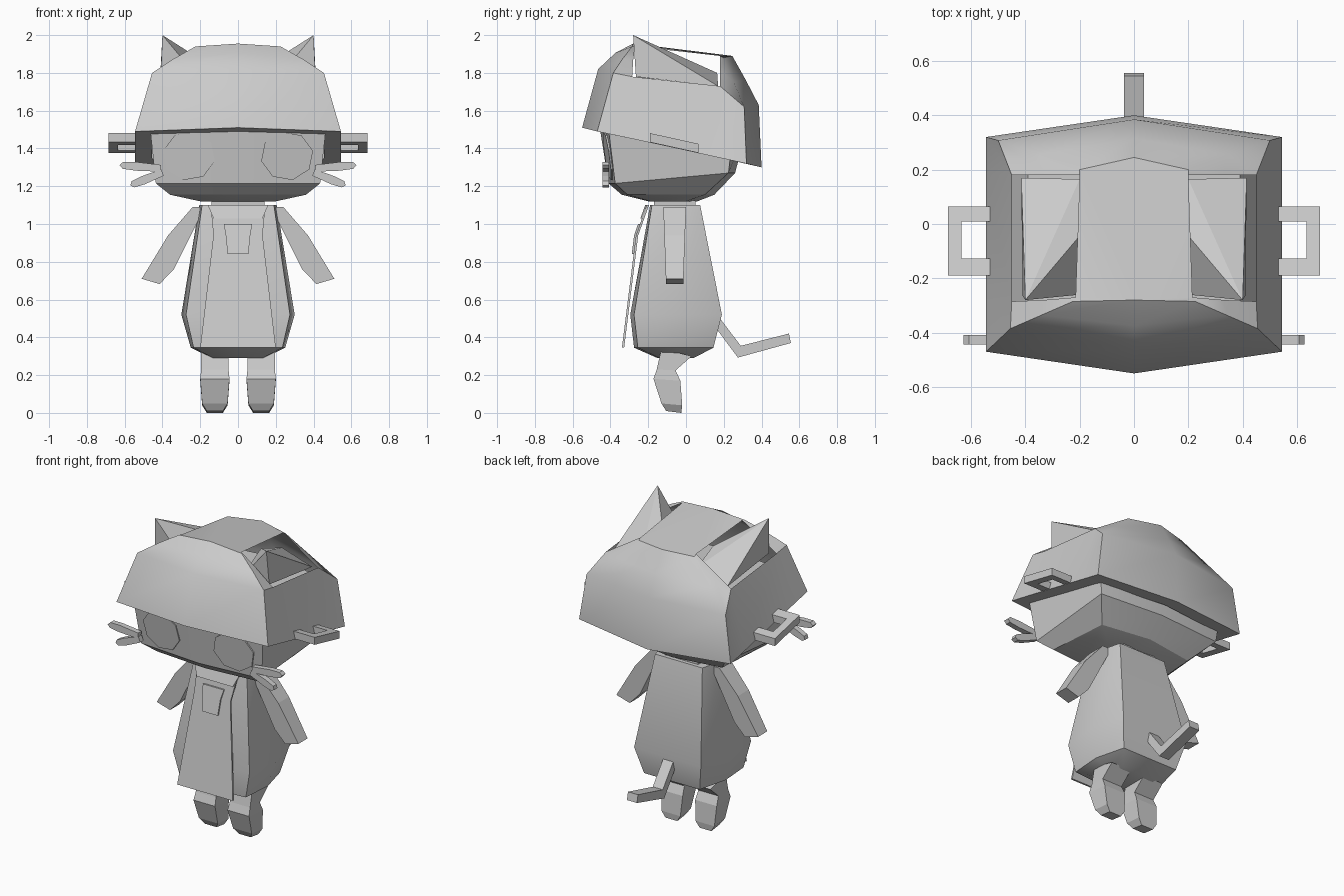
import bpy, bmesh, math

cube = bpy.data.objects.get("Cube")
if cube:
    bpy.data.objects.remove(cube, do_unlink=True)

grey = bpy.data.materials.new("plain grey")
grey.use_nodes = True
grey.diffuse_color = (0.6, 0.6, 0.6, 1)
grey.node_tree.nodes["Principled BSDF"].inputs["Base Color"].default_value = (0.6, 0.6, 0.6, 1)


def make(name, verts, faces, mirror=False, smooth=0):
    mesh = bpy.data.meshes.new(name)
    mesh.from_pydata(verts, [], faces)
    bm = bmesh.new()
    bm.from_mesh(mesh)
    bmesh.ops.recalc_face_normals(bm, faces=bm.faces)
    bm.to_mesh(mesh)
    bm.free()
    mesh.materials.append(grey)
    ob = bpy.data.objects.new(name, mesh)
    bpy.context.collection.objects.link(ob)
    if mirror:
        ob.modifiers.new("Mirror", "MIRROR").use_axis[0] = True
    if smooth:
        bpy.ops.object.select_all(action="DESELECT")
        ob.select_set(True)
        bpy.context.view_layer.objects.active = ob
        bpy.ops.object.shade_smooth_by_angle(angle=math.radians(smooth))
    return ob


def loft(name, rings, skip=(), bottom=True, top=True, **kw):
    """Skin closed rings; skip holds (ring, segment) pairs left open."""
    n = len(rings[0])
    faces = []
    for r in range(len(rings) - 1):
        for i in range(n):
            if (r, i) not in skip:
                j = (i + 1) % n
                faces.append((r * n + i, r * n + j, r * n + n + j, r * n + n + i))
    if bottom:
        faces.append(tuple(range(n)))
    if top:
        faces.append(tuple(range(len(rings) * n - n, len(rings) * n)))
    return make(name, [p for ring in rings for p in ring], faces, **kw)


def whole(half):
    """Complete a half ring that runs front to back on the +x side."""
    return half + [(-x, y, z) for x, y, z in reversed(half) if x > 0]


def slab(name, outline, at, lo, hi, **kw):
    """Extrude a 2D outline; at(u, v, depth) places each point."""
    return loft(name, [[at(u, v, d) for u, v in outline] for d in (lo, hi)], **kw)


# Head: front and back heights, front y, front corner, back corner, back y
head = [
    (1.12, 1.12, -.20, (.20, -.19), (.20, .00), .06),
    (1.155, 1.155, -.34, (.36, -.31), (.33, .10), .15),
    (1.215, 1.27, -.41, (.435, -.375), (.44, .225), .26),
    (1.50, 1.50, -.455, (.465, -.41), (.465, .25), .32),
    (1.66, 1.66, -.38, (.39, -.35), (.39, .22), .27),
]
loft("head", [whole([(0, f, zf), (*fc, zf), (*bc, zb), (0, b, zb)])
              for zf, zb, f, fc, bc, b in head], smooth=22)

# Hood: shell with a closed underside rim and an opening for each ear
hood = [
    [(0, -.43, 1.485), (.455, -.39, 1.473), (.455, -.28, 1.45),
     (.455, .18, 1.35), (.45, .22, 1.342), (0, .29, 1.325)],
    [(0, -.55, 1.51), (.545, -.47, 1.49), (.545, -.28, 1.45),
     (.545, .18, 1.35), (.545, .32, 1.32), (0, .40, 1.30)],
    [(0, -.465, 1.82), (.455, -.385, 1.80), (.45, -.285, 1.78),
     (.45, .18, 1.73), (.5, .308, 1.62), (0, .385, 1.63)],
    [(0, -.375, 1.905), (.34, -.335, 1.875), (.333, -.28, 1.865),
     (.325, .18, 1.81), (.35, .254, 1.75), (0, .315, 1.765)],
    [(0, -.28, 1.955), (.225, -.285, 1.94), (.215, -.27, 1.94),
     (.2, .18, 1.89), (.2, .2, 1.88), (0, .245, 1.89)],
]
loft("hood", [whole(h) for h in hood], skip={(2, 2), (2, 7), (3, 2), (3, 7)},
     bottom=False, smooth=35)

# Ears
make("ear", [(.40, -.28, 2.0), (.41, -.265, 1.78), (.415, .17, 1.73),
             (.2, .165, 1.80), (.18, -.02, 1.86), (.2, -.26, 1.76)],
     [(0, 1, 2), (0, 2, 3), (0, 3, 4), (0, 4, 5), (0, 5, 1), (1, 2, 3, 5), (3, 4, 5)],
     mirror=True)

# Side loops on the hood
outer = [(.53, -.19), (.685, -.19), (.685, .065), (.53, .065)]
inner = [(.53, -.127), (.635, -.127), (.635, .01), (.53, .01)]
slab("side_loop", outer + inner[::-1],
     lambda x, y, d: (x, y, 1.415 - .22 * y + d), -.024, .024, mirror=True)

# Whiskers
for label, (x0, z0), (x1, z1) in (("upper_whisker", (.41, 1.295), (.627, 1.312)),
                                  ("lower_whisker", (.40, 1.272), (.57, 1.205))):
    length = math.hypot(x1 - x0, z1 - z0)
    dx, dz = (x1 - x0) / length, (z1 - z0) / length
    shape = [(0, -.018), (.6, -.023), (.92, -.018), (1, 0), (.92, .018), (.6, .023), (0, .018)]
    slab(label, [(x0 + dx * t * length - dz * w, z0 + dz * t * length + dx * w)
                 for t, w in shape],
         lambda x, z, d: (x, d, z), -.443, -.408, mirror=True)

# Eyes: thin octagonal plates lying on the face
octagon = [(.26 + .14 * math.cos(a), 1.36 + .13 * math.sin(a))
           for a in (math.radians(12 + 45 * k) for k in range(8))]
slab("eye", octagon,
     lambda x, z, d: (x, -.411 + .09 * (x - .26) - .14 * (z - 1.36) + d, z),
     -.007, .002, mirror=True)

# Body and neck: front, front corner, side, back corner at each height
body = [
    (.29, (0, -.15), (.13, -.14), (.14, -.05), (.12, .04)),
    (.345, (0, -.275), (.235, -.255), (.25, -.05), (.20, .145)),
    (.52, (0, -.295), (.275, -.275), (.30, -.04), (.24, .19)),
    (1.10, (0, -.19), (.19, -.18), (.205, -.06), (.17, .075)),
]
loft("body", [whole([(*p, z) for p in pts]) for z, *pts in body], smooth=35)
loft("neck", [whole([(.14, -.17, z), (.12, .05, z)]) for z in (1.08, 1.125)])


# Front panel, collar flap and pocket follow the belly
def on_front(x, z, d):
    t = 1.1 - z
    return (x, -.20 - min(.36 * t, .037 + .125 * t) + d, z)


panel = [(-.145, 1.1), (.145, 1.1), (.13, .94), (.2, .345), (-.2, .345), (-.13, .94)]
slab("front_panel", panel, on_front, -.008, .004)
slab("collar_flap", [(-.16, 1.1), (.16, 1.1), (.13, 1.03), (-.13, 1.03)], on_front, -.016, -.006)
slab("pocket", [(-.075, 1.0), (.075, 1.0), (.065, .94), (.055, .84), (-.055, .84), (-.065, .94)],
     on_front, -.018, -.006)

# Arms
arm = [(.20, 1.09), (.24, 1.09), (.37, .94), (.51, .71), (.415, .682), (.34, .76), (.20, 1.04)]
slab("arm", arm, lambda x, z, d: (x, d * (.35 + .6 * z) - .06, z), -.06, .06, mirror=True)

# Legs: x range, then front and back edges as (y, z)
leg = [
    (.08, .165, (-.105, .01), (-.025, 0)),
    (.055, .19, (-.13, .05), (-.02, .04)),
    (.045, .2, (-.172, .18), (-.03, .17)),
    (.05, .195, (-.155, .23), (-.055, .225)),
    (.05, .195, (-.13, .34), (.03, .30)),
]
loft("leg", [[(a, *f), (b, *f), (b, *k), (a, *k)] for a, b, f, k in leg], mirror=True)

# Tail
tail = [(.15, .46), (.18, .50), (.29, .355), (.545, .42), (.555, .37), (.275, .293)]
slab("tail", tail, lambda y, z, d: (d, y, z), -.036, .036)
